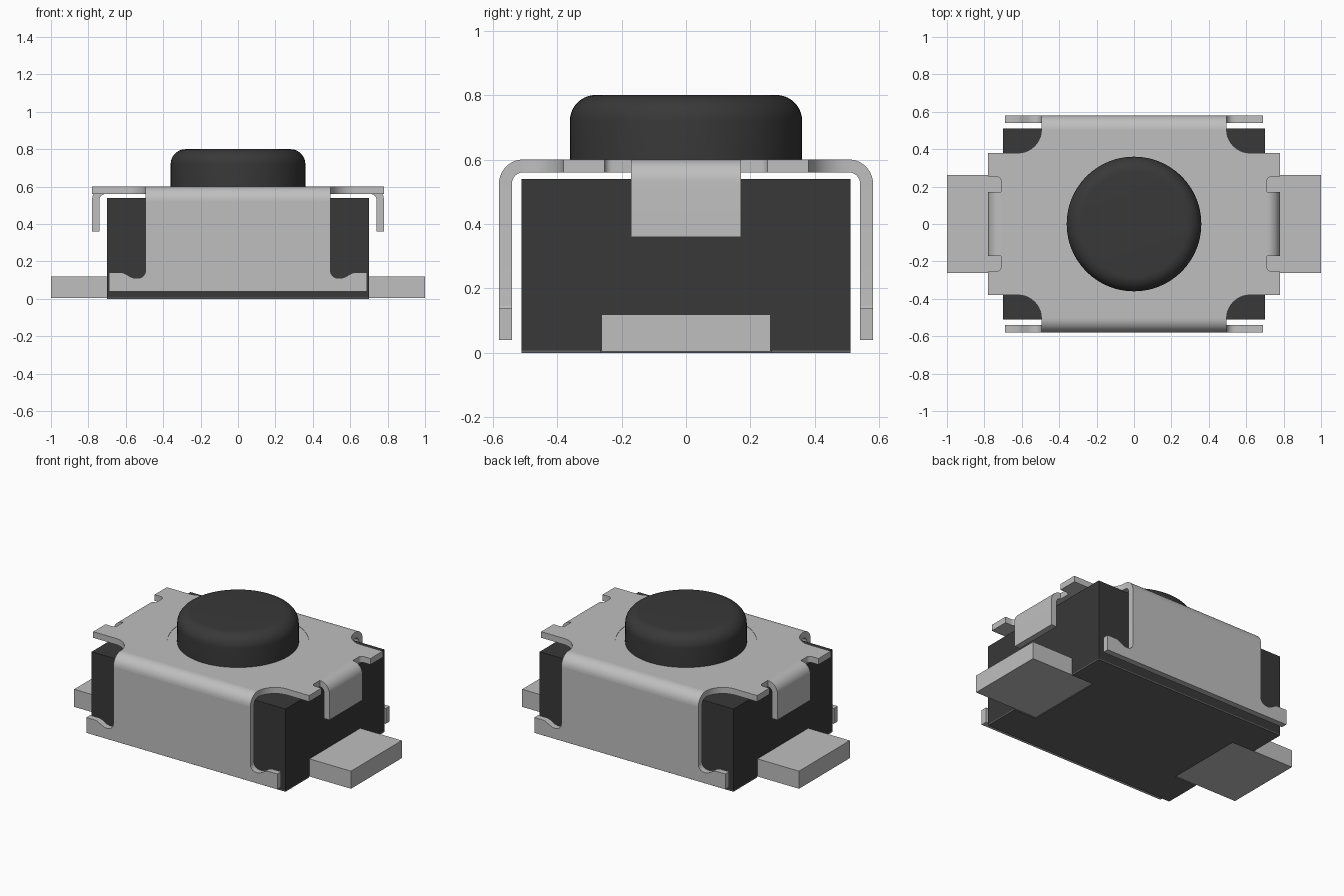
import bpy, bmesh, math

cube = bpy.data.objects.get("Cube")
if cube:
    bpy.data.objects.remove(cube, do_unlink=True)


def material(name, value):
    m = bpy.data.materials.new(name)
    m.use_nodes = True
    colour = (value, value, value, 1)
    m.diffuse_color = colour
    m.node_tree.nodes["Principled BSDF"].inputs["Base Color"].default_value = colour
    return m


DARK = material("dark plastic", 0.040)
BASE = material("charcoal base", 0.13)
STEEL = material("grey metal", 0.522)


def finish(name, bm, mat):
    bmesh.ops.recalc_face_normals(bm, faces=bm.faces[:])
    mesh = bpy.data.meshes.new(name)
    bm.to_mesh(mesh)
    bm.free()
    mesh.materials.append(mat)
    ob = bpy.data.objects.new(name, mesh)
    bpy.context.collection.objects.link(ob)
    bpy.ops.object.select_all(action='DESELECT')
    ob.select_set(True)
    bpy.context.view_layer.objects.active = ob
    bpy.ops.object.shade_smooth_by_angle(angle=math.radians(35))


def flat(u, v, w):
    return (u, v, w)


def prism(name, loops, place, w0, w1, mat):
    """Fill the 2D loops (later loops are holes), extrude from w0 to w1."""
    bm = bmesh.new()
    edges = []
    for loop in loops:
        vs = [bm.verts.new(place(u, v, w0)) for u, v in loop]
        edges += [bm.edges.new((vs[i - 1], vs[i])) for i in range(len(vs))]
    if len(loops) == 1:
        bm.faces.new(vs)
    else:
        bmesh.ops.triangle_fill(bm, edges=edges, use_beauty=True)
    ext = bmesh.ops.extrude_face_region(bm, geom=bm.faces[:],
                                        use_keep_orig=True)["geom"]
    shift = [q - p for p, q in zip(place(0, 0, w0), place(0, 0, w1))]
    bmesh.ops.translate(bm, vec=shift,
                        verts=[g for g in ext if isinstance(g, bmesh.types.BMVert)])
    finish(name, bm, mat)


def arc(cx, cy, r, a0, a1, n=8):
    return [(cx + r * math.cos(math.radians(a0 + (a1 - a0) * i / n)),
             cy + r * math.sin(math.radians(a0 + (a1 - a0) * i / n)))
            for i in range(n + 1)]


def mirrored(quad):
    """Complete a quadrant outline (from +x round to +y) to all four."""
    half = quad + [(-x, y) for x, y in reversed(quad)]
    return half + [(x, -y) for x, y in reversed(half) if y > 0]


def rect(x, y):
    return mirrored([(x, y)])


# Housing, with a thin underside layer notched round the terminals
prism("housing", [rect(0.7, 0.51)], flat, 0.008, 0.54, DARK)
prism("underside", [mirrored([(0.54, 0.0), (0.54, 0.265), (0.7, 0.265), (0.7, 0.51)])],
      flat, 0, 0.008, BASE)

# Terminals
for side, s in (("left", 1), ("right", -1)):
    prism(side + "_terminal", [rect(0.23, 0.262)],
          lambda u, v, w: (s * 0.77 + u, v, w), 0.005, 0.12, STEEL)

# Cover top: one quadrant with relief notch and filleted corner, mirrored round
quad = [(0.71, 0.0)] + arc(0.735, 0.228, 0.025, 180, 90, 5)
quad += [(0.78, 0.253), (0.78, 0.38)] + arc(0.62, 0.505, 0.125, 270, 180, 10)
ring = arc(0, 0, 0.42, 0, 360, 64)[:-1]
prism("cover_top", [mirrored(quad), ring], flat, 0.56, 0.60, STEEL)
prism("button_collar", [ring], flat, 0.56, 0.597, STEEL)


def bend(start, outer, bottom):
    """Sheet profile turning from level to straight down."""
    return (arc(start, 0.60 - outer, outer, 90, 0, 10)
            + [(start + outer, bottom), (start + outer - 0.04, bottom)]
            + arc(start, 0.60 - outer, outer - 0.04, 0, 90, 10))


# Side clips bent down from the cover
for side, s in (("left", 1), ("right", -1)):
    prism(side + "_clip", [bend(0.71, 0.07, 0.36)],
          lambda u, v, w: (s * u, w, v), -0.17, 0.17, STEEL)

# Front and back skirts: rounded bend, then a flat panel with flared feet
edge = [(0.69, 0.04), (0.69, 0.14), (0.62, 0.14), (0.605, 0.135),
        (0.57, 0.115), (0.55, 0.11)]
edge += arc(0.535, 0.15, 0.04, 270, 180, 8) + [(0.495, 0.525)]
panel = edge + [(-x, z) for x, z in reversed(edge)]
for side, s in (("front", -1), ("back", 1)):
    prism(side + "_bend", [bend(0.505, 0.075, 0.525)],
          lambda u, v, w: (w, s * u, v), -0.495, 0.495, STEEL)
    prism(side + "_skirt", [panel],
          lambda u, v, w: (u, s * w, v), 0.54, 0.58, STEEL)

# Round push button, lathed from a filleted profile
profile = [(0, 0.58), (0.36, 0.58)] + arc(0.28, 0.72, 0.08, 0, 90, 10) + [(0, 0.80)]
bm = bmesh.new()
vs = [bm.verts.new((r, 0, z)) for r, z in profile]
es = [bm.edges.new((a, b)) for a, b in zip(vs, vs[1:])]
bmesh.ops.spin(bm, geom=vs + es, cent=(0, 0, 0), axis=(0, 0, 1),
               angle=math.tau, steps=64)
bmesh.ops.remove_doubles(bm, verts=bm.verts[:], dist=0.0001)
finish("push_button", bm, DARK)
